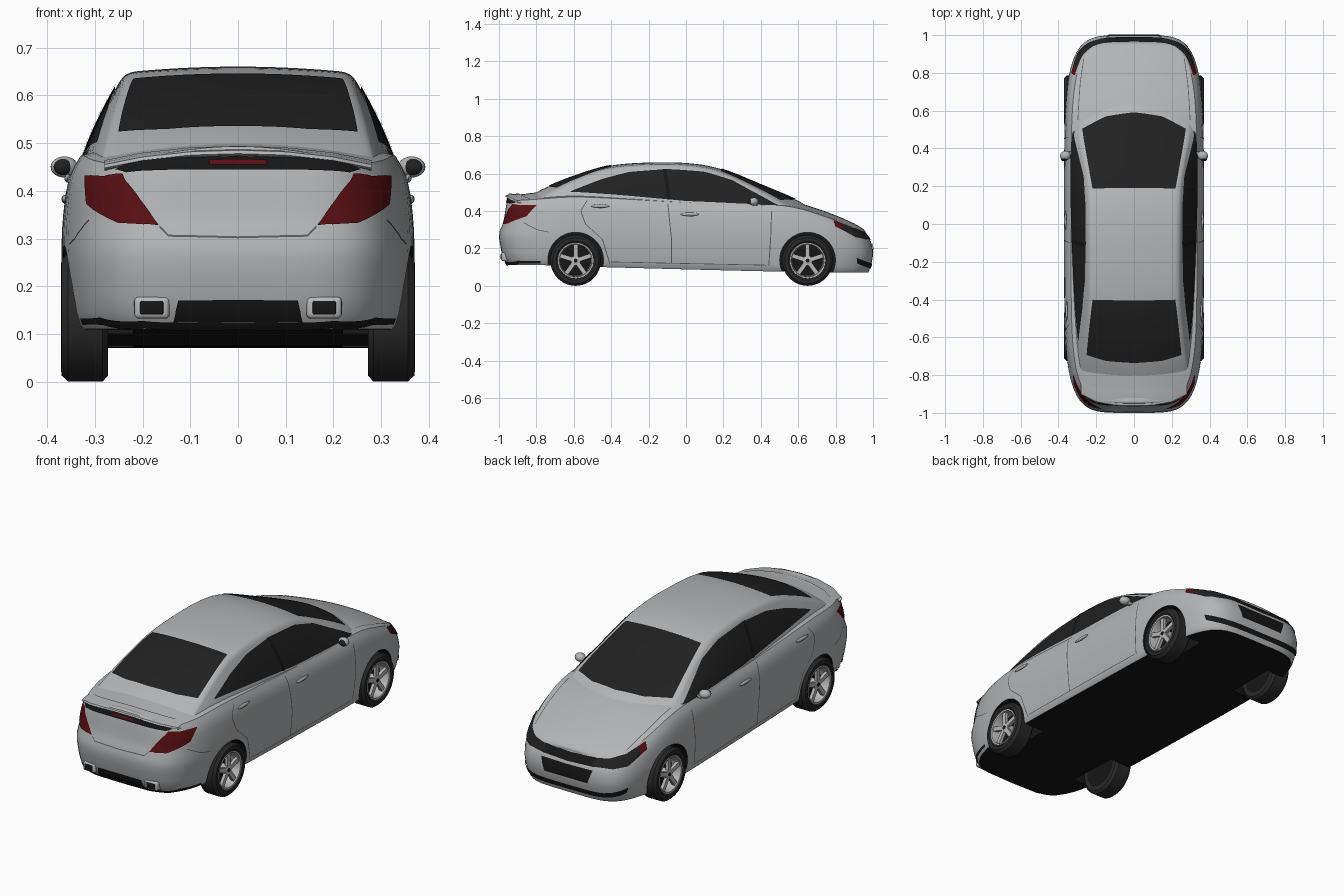
import bpy, bmesh, math
from mathutils import Vector, Matrix
from mathutils.bvhtree import BVHTree

if "Cube" in bpy.data.objects:
    bpy.data.objects.remove(bpy.data.objects["Cube"])

def material(name, r, g, b):
    m = bpy.data.materials.new(name)
    m.diffuse_color = (r, g, b, 1)
    m.use_nodes = True
    m.node_tree.nodes["Principled BSDF"].inputs["Base Color"].default_value = m.diffuse_color
    return m

PAINT = material("silver_paint", .45, .46, .47)
BLACK = material("black_trim", .008, .008, .008)
GLASS = material("dark_glass", .015, .015, .015)
RED = material("red_lamp", .10, .005, .006)
RUBBER = material("tyre_rubber", .022, .022, .022)
ALLOY = material("alloy", .48, .48, .49)
SEAM = material("seam_grey", .10, .10, .105)

# ---------- helpers ----------
def curve(*k):
    """Smooth function through (x, value) keys."""
    n = len(k)
    slope = [(k[min(i+1, n-1)][1] - k[max(i-1, 0)][1]) / (k[min(i+1, n-1)][0] - k[max(i-1, 0)][0]) for i in range(n)]
    def f(x):
        x = min(max(x, k[0][0]), k[-1][0])
        i = next(j for j in range(n-1) if x <= k[j+1][0])
        h = k[i+1][0] - k[i][0]
        t = (x - k[i][0]) / h
        return (k[i][1]*(2*t**3 - 3*t*t + 1) + slope[i]*h*(t**3 - 2*t*t + t)
                + k[i+1][1]*(3*t*t - 2*t**3) + slope[i+1]*h*(t**3 - t*t))
    return f

def finish(name, bm, *mats, mirror=False):
    me = bpy.data.meshes.new(name)
    bm.to_mesh(me)
    bm.free()
    for m in mats:
        me.materials.append(m)
    ob = bpy.data.objects.new(name, me)
    bpy.context.collection.objects.link(ob)
    if mirror:
        ob.modifiers.new("mirror", 'MIRROR').use_mirror_merge = False
    return ob

def grid(rows, wrap=False):
    bm = bmesh.new()
    vs = [[bm.verts.new(p) for p in r] for r in rows]
    n = len(rows[0])
    for a, b in zip(vs, vs[1:]):
        for i in range(n if wrap else n-1):
            j = (i+1) % n
            bm.faces.new((a[i], a[j], b[j], b[i]))
    return bm

def clean(bm):
    bmesh.ops.remove_doubles(bm, verts=bm.verts, dist=1e-4)
    bmesh.ops.dissolve_degenerate(bm, edges=bm.edges, dist=1e-5)
    bmesh.ops.recalc_face_normals(bm, faces=bm.faces)

def resample(pts, n):
    pts = [Vector(p) for p in pts]
    d = [0]
    for a, b in zip(pts, pts[1:]):
        d.append(d[-1] + (b-a).length)
    out = []
    for i in range(n+1):
        s = d[-1]*i/n
        j = next(j for j in range(len(pts)-1) if s <= d[j+1] + 1e-9)
        out.append(pts[j].lerp(pts[j+1], (s-d[j])/(d[j+1]-d[j])))
    return out

def plate(name, target, top, bottom, mat, mirror=True, n=28, m=8, lift=.004):
    """Thin plate between two edge lines, laid on a surface."""
    A, B = resample(top, n), resample(bottom, n)
    rows, nor = [], None
    for j in range(m+1):
        row = []
        for a, b in zip(A, B):
            loc, nor, _, _ = target.find_nearest(a.lerp(b, j/m))
            row.append(loc + nor*lift)
        rows.append(row)
    bm = grid(rows)
    bm.normal_update()
    bm.faces.ensure_lookup_table()
    if bm.faces[-1].normal.dot(nor) < 0:
        bmesh.ops.reverse_faces(bm, faces=bm.faces)
    return finish(name, bm, mat, mirror=mirror)

def seam(name, target, pts, off, mirror=True):
    plate(name, target, pts, [Vector(p) + Vector(off) for p in pts], SEAM, mirror, 24, 1, .0015)

def full(*pts):
    """Extend a right-half line across to the left."""
    return [(-x, y, z) for x, y, z in reversed(pts) if x > 0] + list(pts)

def solid(name, kind, loc, size, mat, rot=0, bevel=0):
    bm = bmesh.new()
    M = Matrix.Translation(loc) @ Matrix.Rotation(rot, 4, 'Z') @ Matrix.Diagonal((*size, 1))
    if kind == "box":
        bmesh.ops.create_cube(bm, size=1, matrix=M)
        if bevel:
            bmesh.ops.bevel(bm, geom=bm.edges[:], offset=bevel, segments=3, affect='EDGES', profile=.5)
    else:
        bmesh.ops.create_uvsphere(bm, u_segments=24, v_segments=14, radius=.5, matrix=M)
    return finish(name, bm, mat, mirror=True)

# ---------- lower body ----------
floor_z = curve((-1, .11), (-.75, .11), (-.45, .10), (.5, .076), (1, .07))
edge_z = curve((-.95, .475), (-.9, .458), (-.8, .463), (-.6, .475), (-.35, .465), (0, .445), (.3, .435),
               (.5, .43), (.6, .415), (.7, .385), (.8, .35), (.9, .31), (.96, .28))
crown = curve((-1, .04), (-.6, .04), (0, .03), (1, .03))
side = curve((0, .93), (.04, .955), (.2, .98), (.5, 1), (.75, .985), (.9, .955), (1, .90))
tail = curve((0, .955), (.1, .978), (.25, .99), (.46, 1), (.62, .978), (.9, .96), (1, .95))
nose = curve((0, .975), (.2, .99), (.5, 1), (.8, .988), (1, .96))

def body_point(phi, t, q=1):
    c, s = math.cos(phi), math.sin(phi)
    k = (abs(c)**5 + abs(s)**5) ** -.2
    X, Y = .37*c*k, s*k
    y = Y * (tail(t) if Y < 0 else nose(t))
    z = floor_z(y)*(1-t) + edge_z(y)*t
    if t == 1:
        z += crown(y)*(1-q*q)*abs(X)/.37
    return Vector((X*side(t)*q, y, z))

N = 128
levels = ([(0, q) for q in (0, .5)] + [(t, 1) for t in (0, .03, .1, .2, .3, .4, .5, .6, .7, .8, .88, .94, .98, 1)]
          + [(1, q) for q in (.97, .92, .85, .75, .6, .45, .3, .15, 0)])
bm = grid([[body_point(2*math.pi*i/N, t, q) for i in range(N)] for t, q in levels], wrap=True)
clean(bm)
for f in bm.faces:
    f.material_index = 1 if f.normal.z < -.7 else 0
BODY = BVHTree.FromBMesh(bm)
body = finish("lower_body", bm, PAINT, BLACK)

# wheel arches
WHEELS = {"rear": -.59, "front": .65}
bm = bmesh.new()
for y in WHEELS.values():
    for sx in (-1, 1):
        bmesh.ops.create_cone(bm, cap_ends=True, segments=48, radius1=.149, radius2=.149, depth=.23,
                              matrix=Matrix.Translation((sx*.335, y, .137)) @ Matrix.Rotation(math.pi/2, 4, 'Y'))
for f in bm.faces:
    f.material_index = 1
cutter = finish("arch_cutter", bm, PAINT, BLACK)
cutter.hide_render = True
mod = body.modifiers.new("arches", 'BOOLEAN')
mod.operation, mod.solver, mod.object = 'DIFFERENCE', 'EXACT', cutter
cut = bpy.data.meshes.new_from_object(body.evaluated_get(bpy.context.evaluated_depsgraph_get()))
body.modifiers.clear()
body.data = cut
bpy.data.objects.remove(cutter)

# ---------- cabin ----------
roof_z = curve((-.82, .49), (-.75, .525), (-.6, .585), (-.4, .643), (-.15, .66), (.05, .652), (.2, .62),
               (.4, .54), (.6, .455), (.64, .43))
rail_z = curve((-.82, .47), (-.75, .505), (-.6, .57), (-.4, .63), (-.15, .648), (.05, .638), (.2, .605),
               (.4, .525), (.6, .43), (.64, .41))
rail_x = curve((-.82, .28), (-.6, .255), (-.4, .238), (0, .238), (.2, .243), (.35, .26), (.5, .285), (.64, .29))
base_x = curve((-.82, .30), (-.6, .33), (0, .345), (.4, .345), (.64, .325))
bend = curve((-.82, -.05), (-.6, -.03), (-.4, 0), (.1, 0), (.3, .03), (.64, .07))

def cabin_section(s):
    base, rail = Vector((base_x(s), .40)), Vector((rail_x(s), rail_z(s)))
    def wall(t):
        return base.lerp(rail, t) + Vector((.012*math.sin(math.pi*t), 0))
    def roof(q):
        return Vector((rail.x*(1-q), rail.y + (roof_z(s)-rail.y)*(1-(1-q)**2)))
    half = [wall(t/10) for t in range(10)]
    a, b = wall(.93), roof(.1)
    half += [a*(1-t)**2 + rail*2*t*(1-t) + b*t*t for t in (0, .25, .5, .75, 1)]
    half += [roof(q) for q in (.2, .35, .5, .65, .8, .9, 1)]
    pts = half + [Vector((-p.x, p.y)) for p in reversed(half[:-1])]
    return [Vector((p.x, s - bend(s)*(p.x/.3)**2, p.y)) for p in pts]

bm = grid([cabin_section(-.82 + 1.46*i/60) for i in range(61)])
bmesh.ops.recalc_face_normals(bm, faces=bm.faces)
if sum(f.normal.z for f in bm.faces) < 0:
    bmesh.ops.reverse_faces(bm, faces=bm.faces)
CABIN = BVHTree.FromBMesh(bm)
finish("cabin_shell", bm, PAINT)

# glass
def on_side(*yz):
    return [(.355 - .45*(z-.4), y, z) for y, z in yz]
plate("side_glass", CABIN, on_side((.5, .442), (.4, .492), (.25, .573), (.1, .612), (-.1, .624), (-.3, .61), (-.45, .573), (-.61, .515)),
      on_side((.51, .434), (.3, .44), (0, .453), (-.35, .485), (-.62, .508)), GLASS, n=40)
plate("door_pillar", CABIN, on_side((-.125, .624), (-.105, .624)), on_side((-.1, .46), (-.08, .46)), BLACK, n=2, lift=.006)
plate("windscreen", CABIN, full((0, .19, .622), (.218, .185, .607)),
      full((0, .59, .46), (.15, .57, .46), (.275, .505, .46)), GLASS, False, m=16)
plate("rear_window", CABIN, full((0, -.405, .642), (.218, -.40, .63)),
      full((0, -.735, .533), (.15, -.725, .53), (.252, -.695, .528)), GLASS, False, m=16)

# ---------- tail ----------
plate("tail_lamp", BODY, [(.235, -.92, .432), (.29, -.89, .434), (.33, -.80, .436)],
      [(.165, -.975, .325), (.25, -.95, .332), (.335, -.86, .375)], RED)
plate("boot_strip", BODY, full((0, -.955, .473), (.15, -.95, .468), (.26, -.91, .447)),
      full((0, -.957, .444), (.15, -.955, .443), (.23, -.93, .436)), BLACK, False)
plate("brake_light", BODY, full((0, -.955, .465), (.06, -.955, .464)),
      full((0, -.956, .453), (.06, -.956, .453)), RED, False, lift=.008)
lip = resample(full((0, -.952, .482), (.1, -.949, .479), (.2, -.93, .468), (.28, -.89, .452)), 32)
finish("boot_lip", grid([[p + Vector((0, dy, dz)) for p in lip] for dy, dz in
       ((.06, .012), (.02, .008), (-.01, .003), (-.014, -.004), (-.006, -.008), (.02, -.01))]), PAINT)
plate("rear_bumper_insert", BODY, full((0, -.985, .172), (.125, -.98, .172)),
      full((0, -.965, .128), (.135, -.96, .128)), BLACK, False)
plate("rear_valance", BODY, full((0, -.96, .130), (.2, -.955, .130), (.30, -.9, .130), (.345, -.78, .128)),
      full((0, -.955, .112), (.2, -.95, .112), (.30, -.89, .112), (.34, -.78, .112)), BLACK, False, n=40, m=3)
solid("exhaust", "box", (.18, -.962, .155), (.074, .05, .046), ALLOY, .04, .01)
solid("exhaust_opening", "box", (.18, -.963, .155), (.05, .054, .03), BLACK, .04, .005)
seam("boot_seam", BODY, full((0, -1, .303), (.145, -.99, .303), (.165, -.985, .325)), (0, 0, .005), False)
seam("rear_bumper_seam", BODY, [(.335, -.88, .34), (.36, -.80, .30), (.37, -.735, .285)], (0, 0, .004))

# ---------- nose ----------
plate("headlamp", BODY, [(.14, .965, .283), (.22, .945, .295), (.275, .89, .312), (.31, .79, .346)],
      [(.14, .985, .245), (.24, .955, .245), (.30, .91, .26), (.335, .81, .315)], GLASS)
plate("side_marker", BODY, [(.30, .825, .335), (.31, .785, .348)],
      [(.325, .845, .30), (.335, .80, .317)], RED, n=6, lift=.006)
plate("upper_grille", BODY, full((0, .965, .278), (.15, .955, .283)),
      full((0, .99, .24), (.15, .985, .245)), BLACK, False)
plate("bumper_grille", BODY, full((0, 1, .228), (.15, .99, .228)),
      full((0, 1, .160), (.125, .99, .160)), BLACK, False)
plate("lower_intake", BODY, full((0, .98, .122), (.2, .96, .128), (.30, .91, .150)),
      full((0, .98, .096), (.2, .96, .102), (.285, .91, .122)), BLACK, False)
seam("bonnet_seam", BODY, [(.265, .88, .33), (.285, .75, .39), (.295, .55, .43)], (.004, 0, 0))

# ---------- doors and mirrors ----------
seam("front_door_seam", BODY, [(.35, .44, .11), (.37, .45, .25), (.355, .455, .40)], (0, .005, 0))
seam("middle_door_seam", BODY, [(.35, -.08, .12), (.37, -.08, .25), (.345, -.10, .44)], (0, .005, 0))
seam("rear_door_seam", BODY, [(.35, -.41, .12), (.37, -.45, .25), (.37, -.54, .33), (.36, -.565, .40), (.345, -.53, .46)], (0, .005, 0))
seam("sill_seam", BODY, [(.36, -.40, .125), (.36, .43, .108)], (0, 0, .004))
for name, y, z in (("rear_door_handle", -.46, .432), ("front_door_handle", .02, .387)):
    p = BODY.find_nearest((.38, y, z))[0]
    solid(name, "ball", p + Vector((.003, 0, 0)), (.014, .10, .018), PAINT)
    solid(name + "_recess", "ball", p + Vector((0, .005, -.006)), (.006, .06, .03), SEAM)
solid("mirror_housing", "ball", (.364, .362, .45), (.058, .05, .044), PAINT, -.3)
solid("mirror_arm", "box", (.337, .372, .437), (.04, .022, .014), PAINT, 0, .004)
solid("mirror_glass", "ball", (.366, .347, .45), (.042, .026, .034), GLASS, -.3)

# ---------- wheels ----------
def lathe(name, profile, y, mat):
    bm = grid([[(x, y + r*math.cos(a*math.pi/24), .135 + r*math.sin(a*math.pi/24)) for a in range(48)]
               for x, r in profile], wrap=True)
    clean(bm)
    return finish(name, bm, mat, mirror=True)

for end, y in WHEELS.items():
    lathe(end + "_tyre", [(.285, .085), (.272, .1), (.272, .122), (.284, .135), (.356, .135), (.370, .122),
                          (.371, .105), (.362, .092)], y, RUBBER)
    lathe(end + "_rim", [(.36, .097), (.367, .095), (.366, .088), (.355, .084), (.30, .08)], y, ALLOY)
    lathe(end + "_wheel_back", [(.272, 0), (.272, .1), (.315, .084), (.315, 0)], y, BLACK)
    lathe(end + "_hub", [(.315, .024), (.356, .026), (.360, .020), (.360, 0)], y, ALLOY)
    lathe(end + "_hub_cap", [(.355, .010), (.362, .010), (.362, 0)], y, BLACK)
    bm = bmesh.new()
    for i in range(5):
        M = (Matrix.Translation((.352, y, .135)) @ Matrix.Rotation(i*math.tau/5, 4, 'X')
             @ Matrix.Translation((0, 0, .052)) @ Matrix.Diagonal((.016, .023, .070, 1)))
        bmesh.ops.create_cube(bm, size=1, matrix=M)
    finish(end + "_spokes", bm, ALLOY, mirror=True)

# smooth shading with sharp creases
for ob in bpy.context.scene.objects:
    ob.select_set(True)
    bpy.context.view_layer.objects.active = ob
bpy.ops.object.shade_smooth_by_angle(angle=math.radians(35))
